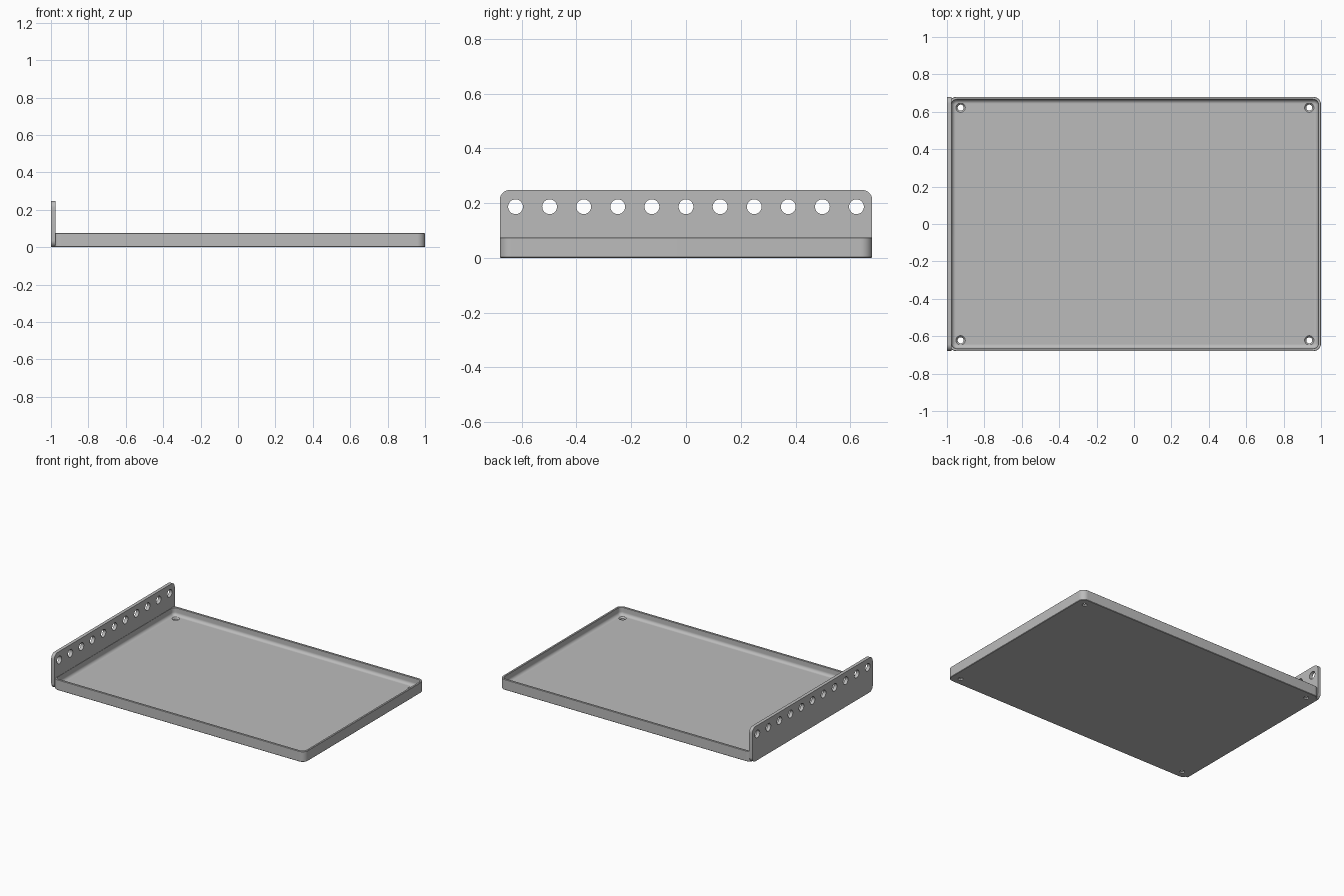
import bpy, bmesh, math
from mathutils import Matrix, Vector

cube = bpy.data.objects.get("Cube")
if cube:
    bpy.data.objects.remove(cube, do_unlink=True)

grey = bpy.data.materials.new("satin grey")
grey.use_nodes = True
COLOUR = (0.5, 0.5, 0.5, 1)
grey.diffuse_color = COLOUR
grey.node_tree.nodes["Principled BSDF"].inputs["Base Color"].default_value = COLOUR


def rounded_rect(half_w, half_h, radius, inset=0, steps=10):
    """Outline of a rounded rectangle, shrunk evenly by inset."""
    r = max(radius - inset, 0.004)
    pts = []
    for q, (sx, sy) in enumerate([(1, 1), (-1, 1), (-1, -1), (1, -1)]):
        cx, cy = sx * (half_w - inset - r), sy * (half_h - inset - r)
        for i in range(steps + 1):
            a = math.pi / 2 * (q + i / steps)
            pts.append((cx + r * math.cos(a), cy + r * math.sin(a)))
    return pts


def circle(r, steps=32):
    return [(r * math.cos(math.tau * i / steps), r * math.sin(math.tau * i / steps))
            for i in range(steps)]


def loft(bm, sections, matrix):
    """Skin a stack of (outline, z) sections and cap both ends."""
    rings = [[bm.verts.new(matrix @ Vector((x, y, z))) for x, y in outline]
             for outline, z in sections]
    n = len(rings[0])
    for low, high in zip(rings, rings[1:]):
        for i in range(n):
            j = (i + 1) % n
            bm.faces.new((low[i], low[j], high[j], high[i]))
    bm.faces.new(rings[0][::-1])
    bm.faces.new(rings[-1])


def make_object(name, lofts):
    bm = bmesh.new()
    for sections, matrix in lofts:
        loft(bm, sections, matrix)
    bmesh.ops.recalc_face_normals(bm, faces=bm.faces)
    mesh = bpy.data.meshes.new(name)
    bm.to_mesh(mesh)
    bm.free()
    mesh.materials.append(grey)
    obj = bpy.data.objects.new(name, mesh)
    bpy.context.collection.objects.link(obj)
    return obj


def drill(obj, cutter):
    """Cut the holes, then drop the cutter and shade the result."""
    mod = obj.modifiers.new("holes", "BOOLEAN")
    mod.operation = "DIFFERENCE"
    mod.solver = "EXACT"
    mod.object = cutter
    cutter.hide_render = True
    bpy.ops.object.select_all(action="DESELECT")
    bpy.context.view_layer.objects.active = obj
    obj.select_set(True)
    bpy.ops.object.modifier_apply(modifier=mod.name)
    bpy.data.objects.remove(cutter, do_unlink=True)
    bpy.ops.object.shade_smooth_by_angle(angle=math.radians(35))


# Shallow tray: outer wall, flat rim, inner wall, cove and floor
HALF_W, HALF_D, RIM, FLOOR = 0.995, 0.68, 0.075, 0.02
WALL, COVE = 0.015, 0.022
profile = [(0.003, 0), (0, 0.003), (0, RIM - 0.002), (0.002, RIM),
           (WALL - 0.002, RIM), (WALL, RIM - 0.002)]
for i in range(9):
    a = math.pi / 2 * i / 8
    profile.append((WALL + COVE * (1 - math.cos(a)), FLOOR + COVE * (1 - math.sin(a))))
centre_x = 0.005
tray = make_object("tray", [(
    [(rounded_rect(HALF_W, HALF_D, 0.042, d), z) for d, z in profile],
    Matrix.Translation((centre_x, 0, 0)))])

# Countersunk holes in the tray corners
countersink = [(circle(r), z) for r, z in
               [(0.016, -0.02), (0.016, 0.01), (0.025, FLOOR), (0.025, 0.05)]]
drill(tray, make_object("tray_hole_cutter", [
    (countersink, Matrix.Translation((centre_x + sx * 0.932, sy * 0.622, 0)))
    for sx in (-1, 1) for sy in (-1, 1)]))

# Upright end plate: outline in y and z, thickness along x
HEIGHT, THICK = 0.248, 0.024
upright = Matrix(((0, 0, 1, -1), (1, 0, 0, 0), (0, 1, 0, HEIGHT / 2), (0, 0, 0, 1)))
outline = rounded_rect(HALF_D, HEIGHT / 2, 0.036)
plate = make_object("end_plate", [([(outline, 0), (outline, THICK)], upright)])

# Row of round holes along the end plate
bore = [(circle(0.027), -0.03), (circle(0.027), THICK + 0.03)]
drill(plate, make_object("plate_hole_cutter", [
    (bore, upright @ Matrix.Translation((0.1245 * i, 0.187 - HEIGHT / 2, 0)))
    for i in range(-5, 6)]))
